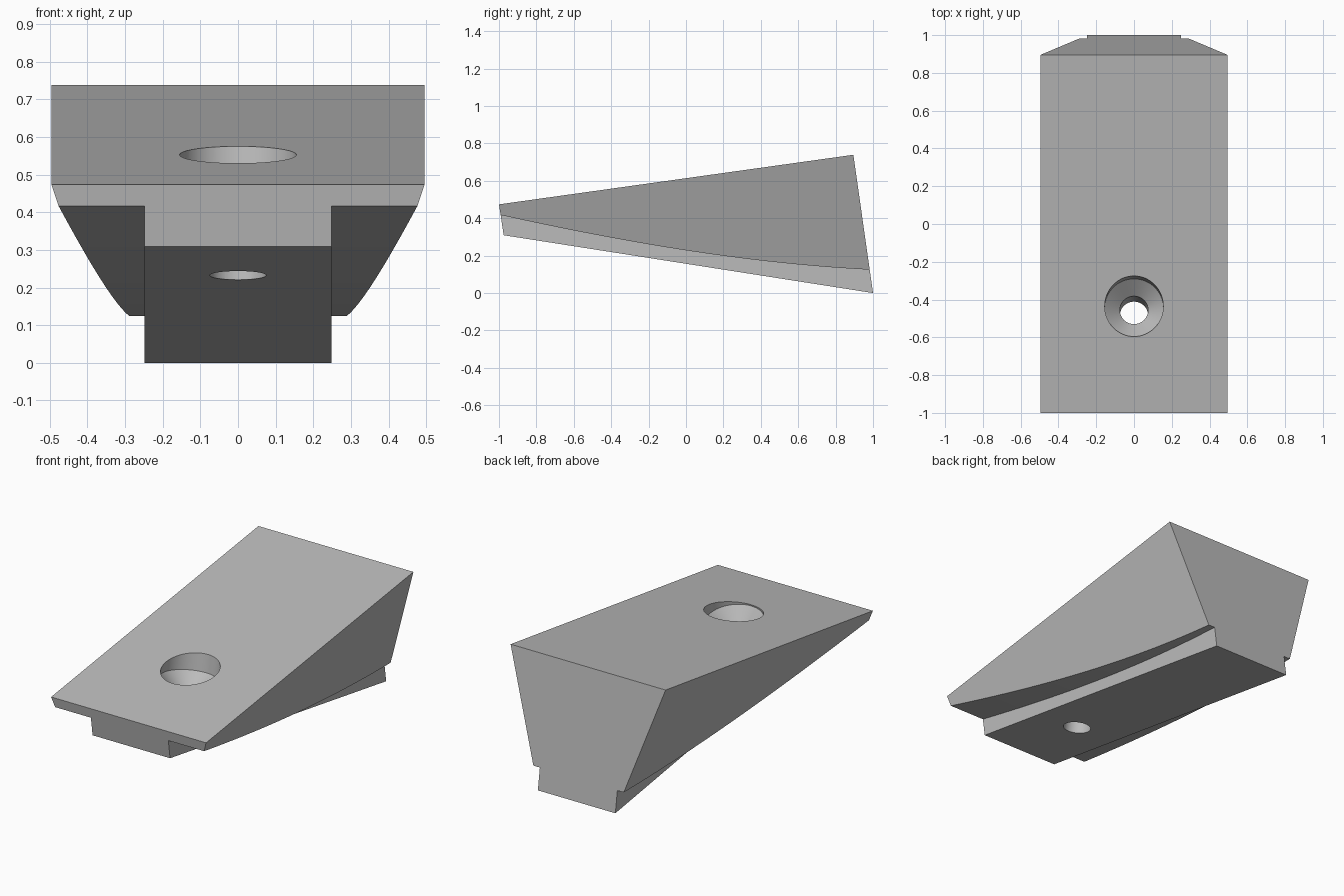
import bpy
import bmesh
import math
from mathutils import Vector, Matrix

cube = bpy.data.objects.get("Cube")
if cube:
    bpy.data.objects.remove(cube, do_unlink=True)

grey = bpy.data.materials.new("plain grey")
grey.use_nodes = True
colour = (0.5, 0.5, 0.5, 1)
grey.diffuse_color = colour
grey.node_tree.nodes["Principled BSDF"].inputs["Base Color"].default_value = colour


def make_object(name, bm):
    bmesh.ops.recalc_face_normals(bm, faces=bm.faces)
    mesh = bpy.data.meshes.new(name)
    bm.to_mesh(mesh)
    bm.free()
    mesh.materials.append(grey)
    obj = bpy.data.objects.new(name, mesh)
    bpy.context.collection.objects.link(obj)
    return obj


# Side outline as (y, z): top, flange underside and rail bottom, front to back
TOP = Vector((-1, 0.474)), Vector((0.895, 0.739))
MID = Vector((-0.991, 0.417)), Vector((0.982, 0.125))
LOW = Vector((-0.975, 0.309)), Vector((1, 0))
HALF_WIDTH, RAIL, TAPER, SAG = 0.496, 0.248, 0.33, 0.042
STEPS = 32
top_slope = (TOP[1].y - TOP[0].y) / (TOP[1].x - TOP[0].x)


def section(t):
    """Closed cross-section at t, from the upper left round to the upper right."""
    top, mid, low = (a.lerp(b, t) for a, b in (TOP, MID, LOW))
    mid.y -= 4 * SAG * t * (1 - t) * (0.85 + 0.3 * t)
    depth = TOP[0].y + top_slope * (mid.x - TOP[0].x) - mid.y
    half = [(HALF_WIDTH, top), (HALF_WIDTH - TAPER * depth, mid), (RAIL, mid), (RAIL, low)]
    left = [(x, p.x, p.y) for x, p in half]
    return left + [(-x, y, z) for x, y, z in reversed(left)]


# Wedge body with tapered sides and a straight rail below the curved flange
bm = bmesh.new()
rings = [[bm.verts.new(co) for co in section(i / STEPS)] for i in range(STEPS + 1)]
for a, b in zip(rings, rings[1:]):
    for i in range(len(a)):
        j = (i + 1) % len(a)
        bm.faces.new((a[i], a[j], b[j], b[i]))
bm.faces.new(rings[0])
bm.faces.new(rings[-1])
# Merge the strips of each flat side so that only the curved underside is divided
bmesh.ops.dissolve_limit(bm, angle_limit=math.radians(0.05), verts=bm.verts, edges=bm.edges)
body = make_object("wedge_body", bm)

# Countersunk screw hole, turned about an axis square to the rail bottom
tilt = math.atan2(LOW[0].y - LOW[1].y, LOW[1].x - LOW[0].x)
bm = bmesh.new()
profile = [(0, -0.3), (0.075, -0.3), (0.075, 0), (0.155, 0.08), (0.155, 0.4), (0, 0.4)]
verts = [bm.verts.new((r, 0, z)) for r, z in profile]
edges = [bm.edges.new(pair) for pair in zip(verts, verts[1:])]
bmesh.ops.spin(bm, geom=verts + edges, cent=(0, 0, 0), axis=(0, 0, 1),
               angle=math.tau, steps=64)
bmesh.ops.remove_doubles(bm, verts=bm.verts, dist=0.0001)
bm.transform(Matrix.Translation((0, -0.456, 0.42)) @ Matrix.Rotation(-tilt, 4, "X"))
cutter = make_object("hole_cutter", bm)
cutter.hide_render = True
cutter.hide_viewport = True

cut = body.modifiers.new("screw hole", "BOOLEAN")
cut.operation = "DIFFERENCE"
cut.solver = "EXACT"
cut.object = cutter

# Apply the cut, then drop the cutter and shade the round surfaces smooth
bpy.context.view_layer.objects.active = body
body.select_set(True)
bpy.ops.object.modifier_apply(modifier=cut.name)
bpy.data.objects.remove(cutter, do_unlink=True)
bpy.ops.object.shade_smooth_by_angle(angle=math.radians(25))
